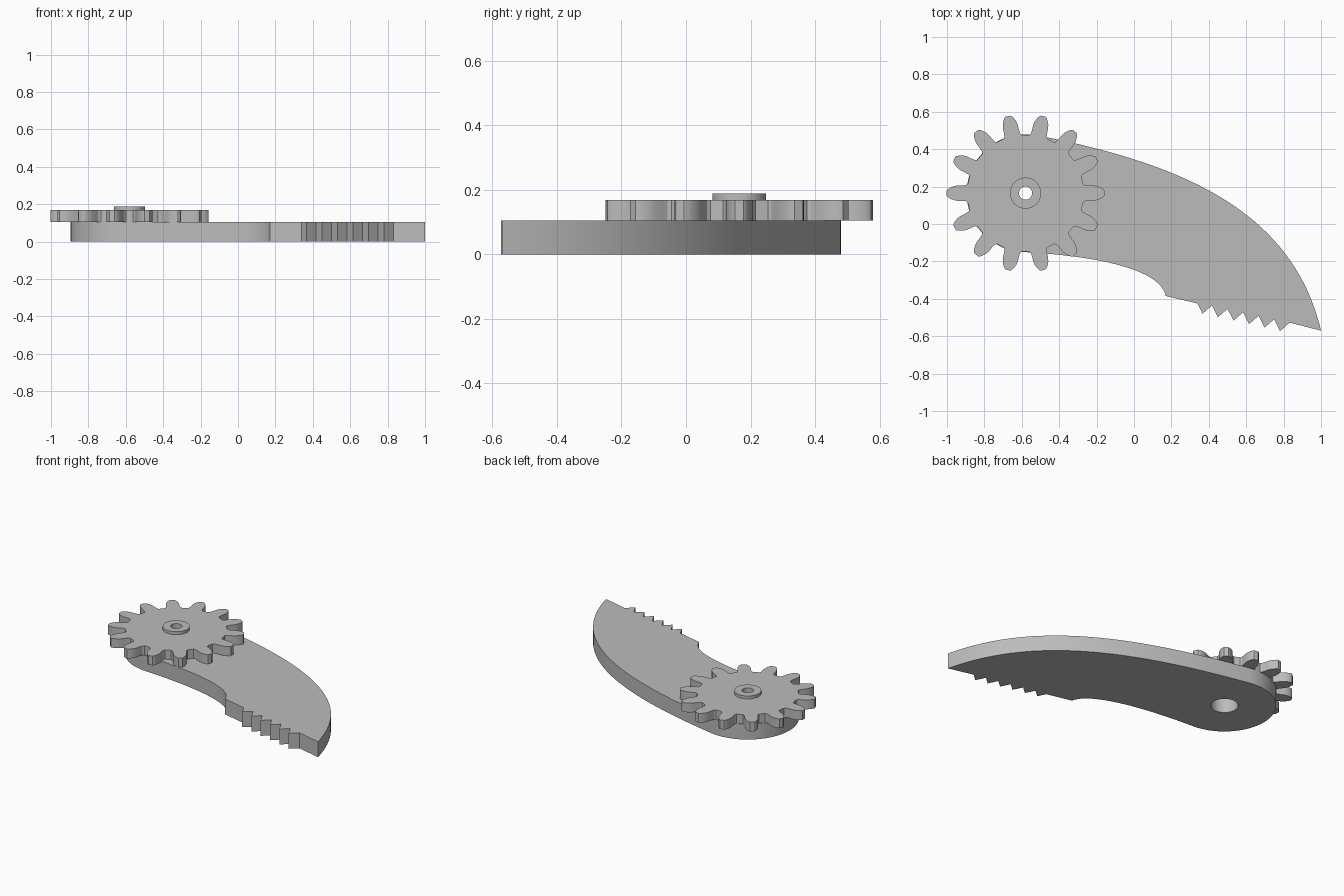
import bpy
import bmesh
from math import cos, sin, pi, radians
from mathutils import Vector
from mathutils.geometry import interpolate_bezier

cube = bpy.data.objects.get("Cube")
if cube:
    bpy.data.objects.remove(cube)

CENTER = Vector((-0.58, 0.165))
HUB_RADIUS = 0.083
BORE_RADIUS = 0.035

grey = bpy.data.materials.new("light_grey")
grey.use_nodes = True
colour = (0.5, 0.5, 0.5, 1)
grey.diffuse_color = colour
grey.node_tree.nodes["Principled BSDF"].inputs["Base Color"].default_value = colour


def arc(radius, start, end, steps):
    """Points on an arc about the pivot, angles in degrees."""
    return [CENTER + radius * Vector((cos(a), sin(a)))
            for a in (radians(start + (end - start) * i / steps) for i in range(steps + 1))]


def circle(radius, steps=48):
    return arc(radius, 0, 360, steps)[:-1]


def bezier(a, b, c, d, steps):
    points = [Vector((*p, 0)) for p in (a, b, c, d)]
    return [p.xy for p in interpolate_bezier(*points, steps)]


def plate(name, loops, bottom, top):
    """Extrude an outline with holes between two heights."""
    bm = bmesh.new()
    edges = []
    for loop in loops:
        verts = [bm.verts.new((p[0], p[1], bottom)) for p in loop]
        edges += [bm.edges.new((v, verts[i - 1])) for i, v in enumerate(verts)]
    bmesh.ops.triangle_fill(bm, use_beauty=True, edges=edges, normal=(0, 0, 1))
    result = bmesh.ops.extrude_face_region(bm, geom=bm.faces[:])
    moved = [g for g in result["geom"] if isinstance(g, bmesh.types.BMVert)]
    bmesh.ops.translate(bm, verts=moved, vec=(0, 0, top - bottom))
    bmesh.ops.recalc_face_normals(bm, faces=bm.faces[:])
    mesh = bpy.data.meshes.new(name)
    bm.to_mesh(mesh)
    bm.free()
    mesh.materials.append(grey)
    obj = bpy.data.objects.new(name, mesh)
    bpy.context.collection.objects.link(obj)
    bpy.ops.object.select_all(action="DESELECT")
    obj.select_set(True)
    bpy.context.view_layer.objects.active = obj
    bpy.ops.object.shade_smooth_by_angle(angle=radians(25))
    return obj


# Curved arm: round pivot end, concave lower edge, serrations, convex back
outline = arc(0.315, 79, 265, 40)
outline += bezier(outline[-1], (-0.2, -0.17), (0.14, -0.24), (0.17, -0.385), 24)[1:]
outline.append(Vector((0.34, -0.425)))
for i in range(6):
    step = i * Vector((0.083, -0.0185))
    outline += [Vector((0.366, -0.48)) + step, Vector((0.417, -0.435)) + step]
outline += bezier((1, -0.57), (0.85, 0.06), (0.28, 0.32), outline[0], 40)[:-1]
plate("curved_arm", [outline, circle(HUB_RADIUS)], 0, 0.105)

# Spur gear: radius and half width along one tooth flank
FLANK = [(0.308, 0.05), (0.318, 0.043), (0.34, 0.041), (0.365, 0.041),
         (0.385, 0.037), (0.405, 0.028), (0.418, 0.019), (0.422, 0.013)]
TEETH = 14
tooth = [(r, -w) for r, w in FLANK] + [(r, w) for r, w in reversed(FLANK)]
gear = []
for i in range(TEETH):
    a = 2 * pi * i / TEETH
    gear += [CENTER + Vector((r * cos(a) - w * sin(a), r * sin(a) + w * cos(a)))
             for r, w in tooth]
plate("spur_gear", [gear, circle(BORE_RADIUS)], 0.105, 0.168)

# Raised ring around the bore
plate("hub_ring", [circle(HUB_RADIUS), circle(BORE_RADIUS)], 0.168, 0.188)
